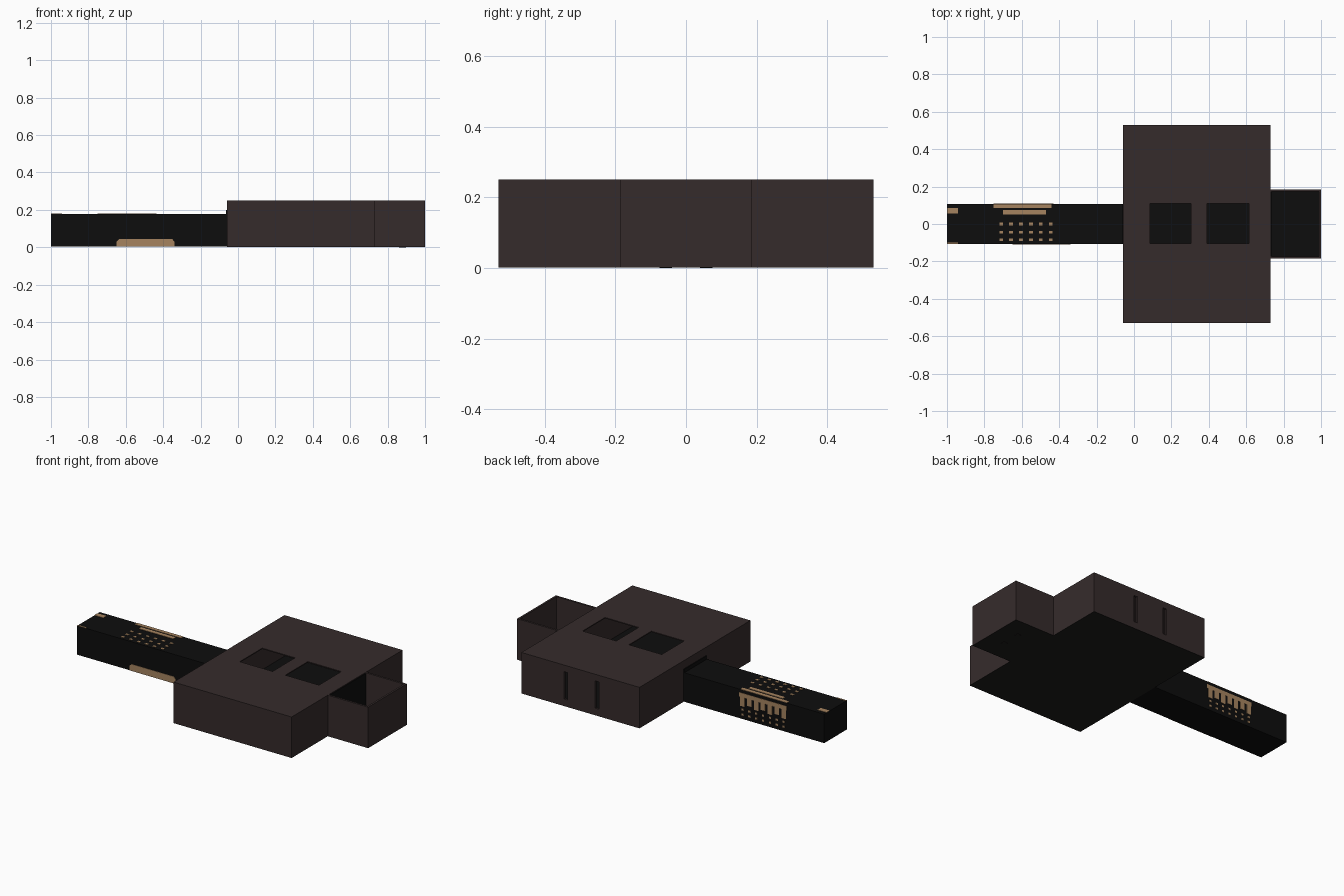
import bpy, bmesh, math
from mathutils import Matrix, Vector

if "Cube" in bpy.data.objects:
    bpy.data.objects.remove(bpy.data.objects["Cube"])

def mat(name, rgb):
    m = bpy.data.materials.new(name)
    m.diffuse_color = (*rgb, 1)
    m.use_nodes = True
    m.node_tree.nodes["Principled BSDF"].inputs["Base Color"].default_value = m.diffuse_color
    return m

BROWN = mat("dark_brown_wall", (0.036, 0.024, 0.024))
BLACK = mat("black_panel", (0.004, 0.004, 0.004))
GREY = mat("charcoal_base", (0.013, 0.012, 0.011))
TAN = mat("tan_patch", (0.38, 0.23, 0.115))

def boxes(name, material, items):
    """One object made from boxes given as (x0, x1, y0, y1, z0, z1)."""
    bm = bmesh.new()
    for x0, x1, y0, y1, z0, z1 in items:
        c = Vector(((x0 + x1) / 2, (y0 + y1) / 2, (z0 + z1) / 2))
        m = Matrix.Translation(c) @ Matrix.Diagonal((x1 - x0, y1 - y0, z1 - z0, 1))
        bmesh.ops.create_cube(bm, size=1, matrix=m)
    return finish(name, material, bm)

def finish(name, material, bm):
    me = bpy.data.meshes.new(name)
    bm.to_mesh(me)
    bm.free()
    me.materials.append(material)
    ob = bpy.data.objects.new(name, me)
    bpy.context.collection.objects.link(ob)
    return ob

T = 0.012                      # wall thickness
B, H = 0.003, 0.25             # base and top heights
X0, X1, Y = -0.06, 0.73, 0.53  # main hall footprint
F = B + 0.008                  # floor top

# Main hall: three plain walls
boxes("hall_walls", BROWN, [
    (X0, X0 + T, -Y, Y, B, H),
    (X1 - T, X1, -Y, Y, B, H),
    (X0 + T, X1 - T, -Y, -Y + T, B, H)])

# Back wall with two narrow window slots
s = [0.212, 0.237, 0.42, 0.445]
yb = (Y - T, Y)
boxes("hall_back_wall", BROWN, [
    (X0 + T, X1 - T, *yb, B, 0.045), (X0 + T, X1 - T, *yb, 0.21, H),
    (X0 + T, s[0], *yb, 0.045, 0.21), (s[1], s[2], *yb, 0.045, 0.21),
    (s[3], X1 - T, *yb, 0.045, 0.21)])

# Roof with two square skylights
zr = (H - 0.006, H)
boxes("hall_roof", BROWN, [
    (X0, X1, -Y, -0.105, *zr), (X0, X1, 0.11, Y, *zr),
    (X0, 0.085, -0.105, 0.11, *zr), (0.305, 0.39, -0.105, 0.11, *zr),
    (0.615, X1, -0.105, 0.11, *zr)])

# Open-topped side room
XE, YE = 1.0, 0.185
boxes("side_room_walls", BROWN, [
    (XE - T, XE, -YE, YE, B, H),
    (X1, XE - T, -YE, -YE + T, B, H),
    (X1, XE - T, YE - T, YE, B, H)])
boxes("side_room_doorway", BLACK, [(X1, X1 + 0.004, -YE + T, YE - T, F, H - 0.004)])

# Floors and undersides
boxes("floors", BLACK, [
    (X0 + T, X1 - T, -Y + T, Y - T, B + 0.002, F),
    (X1, XE - T, -YE + T, YE - T, B + 0.002, F)])
boxes("base_plate", GREY, [
    (X0, X1, -Y, Y, B - 0.001, B + 0.002),
    (X1, XE, -YE, YE, B - 0.001, B + 0.002)])

# Two small feet under the side room
bm = bmesh.new()
for y in (-0.057, 0.057):
    bmesh.ops.create_cone(bm, cap_ends=True, segments=20, radius1=0.018, radius2=0.018,
                          depth=0.003, matrix=Matrix.Translation((0.88, y, 0.0015)))
finish("feet", GREY, bm)

# Corridor and the frame where it meets the hall
CY, CZ = 0.108, 0.178
boxes("corridor", BLACK, [(-1, X0, -CY, CY, B, CZ)])
boxes("corridor_frame", BLACK, [(X0 - 0.004, X0, -CY, CY, CZ, 0.2)])

# Tan patches on the corridor roof
e = 0.002
zt = (CZ, CZ + e)
roof = [(-0.75, -0.44, 0.085, CY, *zt), (-0.70, -0.47, 0.052, 0.075, *zt),
        (-1, -0.94, 0.055, 0.085, *zt), (-1, -0.94, -CY, -0.1, *zt)]
for i in range(6):
    x = -0.72 + i * 0.053
    for y in (0.0, -0.045, -0.085):
        roof.append((x, x + 0.02, y - 0.007, y + 0.007, *zt))
boxes("corridor_roof_patches", TAN, roof)

# Tan band with hanging bars and dots on the back side
ys = (CY, CY + e)
side = [(-0.75, -0.43, *ys, 0.135, 0.16)]
for i in range(7):
    x = -0.745 + i * 0.046
    side.append((x, x + 0.03, *ys, 0.08 + 0.012 * (i % 2), 0.135))
    for z in (0.055, 0.025):
        side.append((x + 0.008, x + 0.022, *ys, z, z + 0.012))
boxes("corridor_back_patches", TAN, side)

# Low tan patch on the front side, narrowing at the top
bm = bmesh.new()
prof = [(-0.65, B), (-0.34, B), (-0.34, 0.03), (-0.352, 0.044), (-0.635, 0.044), (-0.65, 0.03)]
f = bm.faces.new([bm.verts.new((x, -CY - e, z)) for x, z in prof])
r = bmesh.ops.extrude_face_region(bm, geom=[f])
bmesh.ops.translate(bm, vec=(0, e, 0), verts=[v for v in r["geom"] if isinstance(v, bmesh.types.BMVert)])
bmesh.ops.recalc_face_normals(bm, faces=bm.faces)
finish("corridor_front_patch", TAN, bm)
